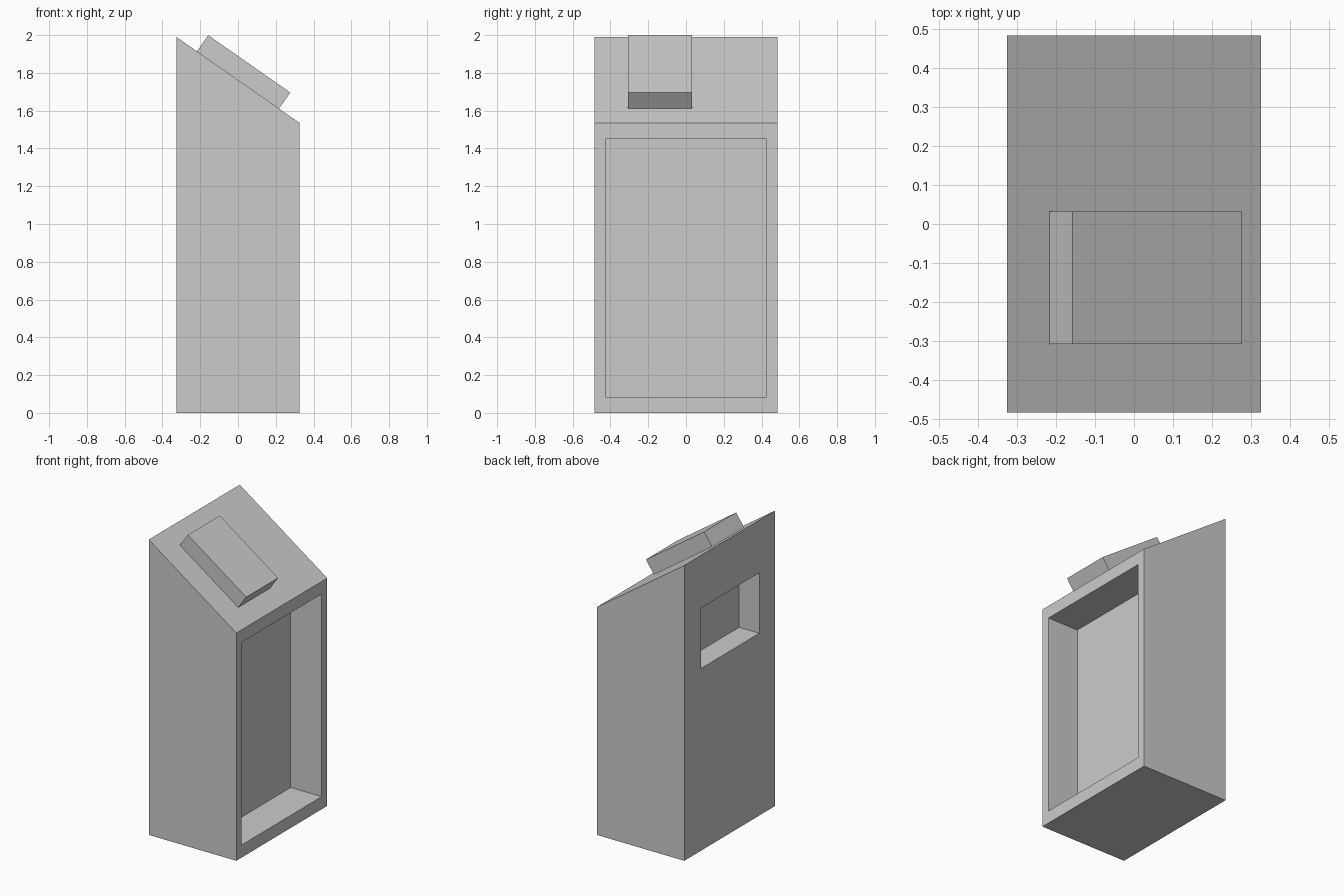
import bpy
import bmesh
from math import atan2
from mathutils import Matrix, Vector

if "Cube" in bpy.data.objects:
    bpy.data.objects.remove(bpy.data.objects["Cube"])

HALF_X, HALF_Y = 0.326, 0.484
LOW, HIGH = 1.535, 1.99

grey = bpy.data.materials.new("plain grey")
grey.use_nodes = True
colour = (0.6, 0.6, 0.6, 1)
grey.diffuse_color = colour
grey.node_tree.nodes["Principled BSDF"].inputs["Base Color"].default_value = colour


def add_object(name, bm):
    bmesh.ops.recalc_face_normals(bm, faces=bm.faces)
    mesh = bpy.data.meshes.new(name)
    bm.to_mesh(mesh)
    bm.free()
    mesh.materials.append(grey)
    obj = bpy.data.objects.new(name, mesh)
    bpy.context.collection.objects.link(obj)
    return obj


def prism(name, profile, y0, y1):
    """Extrude an x-z profile along y."""
    bm = bmesh.new()
    face = bm.faces.new([bm.verts.new((x, y0, z)) for x, z in profile])
    grown = bmesh.ops.extrude_face_region(bm, geom=[face])["geom"]
    verts = [v for v in grown if isinstance(v, bmesh.types.BMVert)]
    bmesh.ops.translate(bm, verts=verts, vec=(0, y1 - y0, 0))
    return add_object(name, bm)


def cut_recess(target, name, x0, x1, y0, y1, z0, z1):
    """Cut a rectangular recess and discard the cutter."""
    cutter = prism(name, [(x0, z0), (x1, z0), (x1, z1), (x0, z1)], y0, y1)
    cutter.hide_render = True
    mod = target.modifiers.new(name, 'BOOLEAN')
    mod.operation = 'DIFFERENCE'
    mod.solver = 'EXACT'
    mod.object = cutter
    bpy.context.view_layer.objects.active = target
    bpy.ops.object.modifier_apply(modifier=name)
    bpy.data.objects.remove(cutter)


# Cabinet with a sloping top
cabinet = prism("cabinet", [(-HALF_X, 0), (HALF_X, 0), (HALF_X, LOW), (-HALF_X, HIGH)],
                -HALF_Y, HALF_Y)

# Tall recess on the low side, small window recess on the high side
cut_recess(cabinet, "tall_recess", 0.095, 0.5, -0.427, 0.425, 0.085, 1.45)
cut_recess(cabinet, "window_recess", -0.5, -0.176, -0.315, 0.304, 1.228, 1.635)

# Raised block lying on the slope
tilt = atan2(HIGH - LOW, 2 * HALF_X)
length, height, sunk = 0.53, 0.104, 0.01
block = prism("top_block", [(-length / 2, -sunk), (length / 2, -sunk),
                            (length / 2, height), (-length / 2, height)], -0.17, 0.17)
place = Matrix.Translation(Vector((0, -0.138, (LOW + HIGH) / 2)))
block.data.transform(place @ Matrix.Rotation(tilt, 4, 'Y'))
